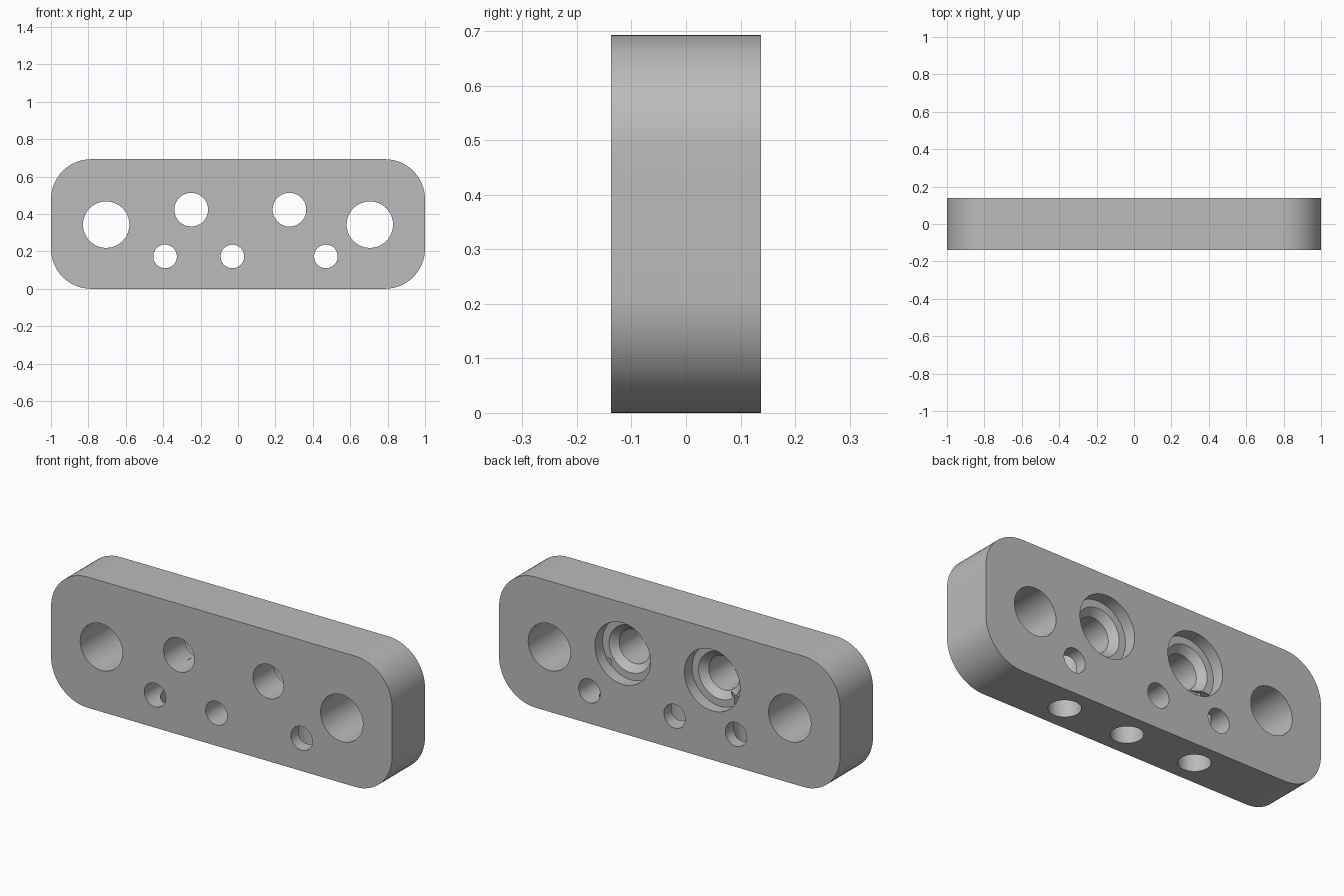
import bpy, bmesh, math
from mathutils import Matrix

if "Cube" in bpy.data.objects:
    bpy.data.objects.remove(bpy.data.objects["Cube"])

HEIGHT, HALF_Y, CORNER = 0.693, 0.138, 0.215

grey = bpy.data.materials.new("plain grey")
grey.diffuse_color = (0.5, 0.5, 0.5, 1)
grey.use_nodes = True
grey.node_tree.nodes["Principled BSDF"].inputs["Base Color"].default_value = grey.diffuse_color


def make_object(name, bm):
    bmesh.ops.recalc_face_normals(bm, faces=bm.faces)
    mesh = bpy.data.meshes.new(name)
    bm.to_mesh(mesh)
    bm.free()
    mesh.materials.append(grey)
    obj = bpy.data.objects.new(name, mesh)
    bpy.context.collection.objects.link(obj)
    return obj


def lathe_cutter(name, profile, matrix, sides=64):
    """Closed solid of revolution about local z from (radius, z) points."""
    bm = bmesh.new()
    rings = [[bm.verts.new((r * math.cos(2 * math.pi * i / sides),
                            r * math.sin(2 * math.pi * i / sides), z))
              for i in range(sides)] for r, z in profile]
    for a, b in zip(rings, rings[1:]):
        for i in range(sides):
            j = (i + 1) % sides
            bm.faces.new((a[i], a[j], b[j], b[i]))
    bm.faces.new(rings[0])
    bm.faces.new(rings[-1])
    bm.transform(matrix)
    return make_object(name, bm)


def across(x, z):
    """Places local z along world +y."""
    return Matrix.Translation((x, 0, z)) @ Matrix.Rotation(-math.pi / 2, 4, 'X')


# Rounded plate
bm = bmesh.new()
outline = []
for cx, cz, start in ((1 - CORNER, HEIGHT - CORNER, 0), (CORNER - 1, HEIGHT - CORNER, 90),
                      (CORNER - 1, CORNER, 180), (1 - CORNER, CORNER, 270)):
    for k in range(17):
        a = math.radians(start + 90 * k / 16)
        outline.append(bm.verts.new((cx + CORNER * math.cos(a), -HALF_Y, cz + CORNER * math.sin(a))))
face = bm.faces.new(outline)
extruded = bmesh.ops.extrude_face_region(bm, geom=[face], use_keep_orig=True)
bmesh.ops.translate(bm, vec=(0, 2 * HALF_Y, 0),
                    verts=[g for g in extruded["geom"] if isinstance(g, bmesh.types.BMVert)])
plate = make_object("mounting_plate", bm)

cutters = []
# Plain through holes: large end holes and small lower holes
for x, z, r in ((-0.705, 0.343, 0.124), (0.705, 0.343, 0.124),
                (-0.39, 0.173, 0.063), (-0.03, 0.173, 0.063), (0.47, 0.173, 0.063)):
    cutters.append(lathe_cutter("through_hole", [(r, -0.3), (r, 0.3)], across(x, z)))

# Stepped holes, recessed from the back with a conical seat
step = [(0.09, -0.3), (0.09, HALF_Y - 0.1), (0.125, HALF_Y - 0.065),
        (0.163, HALF_Y - 0.065), (0.163, 0.3)]
for x in (-0.25, 0.275):
    cutters.append(lathe_cutter("stepped_hole", step, across(x, 0.423)))

# Blind bores rising from the underside
for x in (-0.36, 0.042, 0.414):
    cutters.append(lathe_cutter("bottom_bore", [(0.077, -0.1), (0.077, 0.34)],
                                Matrix.Translation((x, 0, 0))))

# Cut everything out, then remove the cutters
bpy.context.view_layer.objects.active = plate
for cutter in cutters:
    cutter.hide_render = True
    mod = plate.modifiers.new("cut", 'BOOLEAN')
    mod.operation, mod.solver, mod.object = 'DIFFERENCE', 'EXACT', cutter
    bpy.ops.object.modifier_apply(modifier=mod.name)
for cutter in cutters:
    bpy.data.objects.remove(cutter)

# Smooth curved walls, sharp rims
bpy.ops.object.select_all(action='DESELECT')
plate.select_set(True)
bpy.ops.object.shade_smooth_by_angle(angle=math.radians(30))
